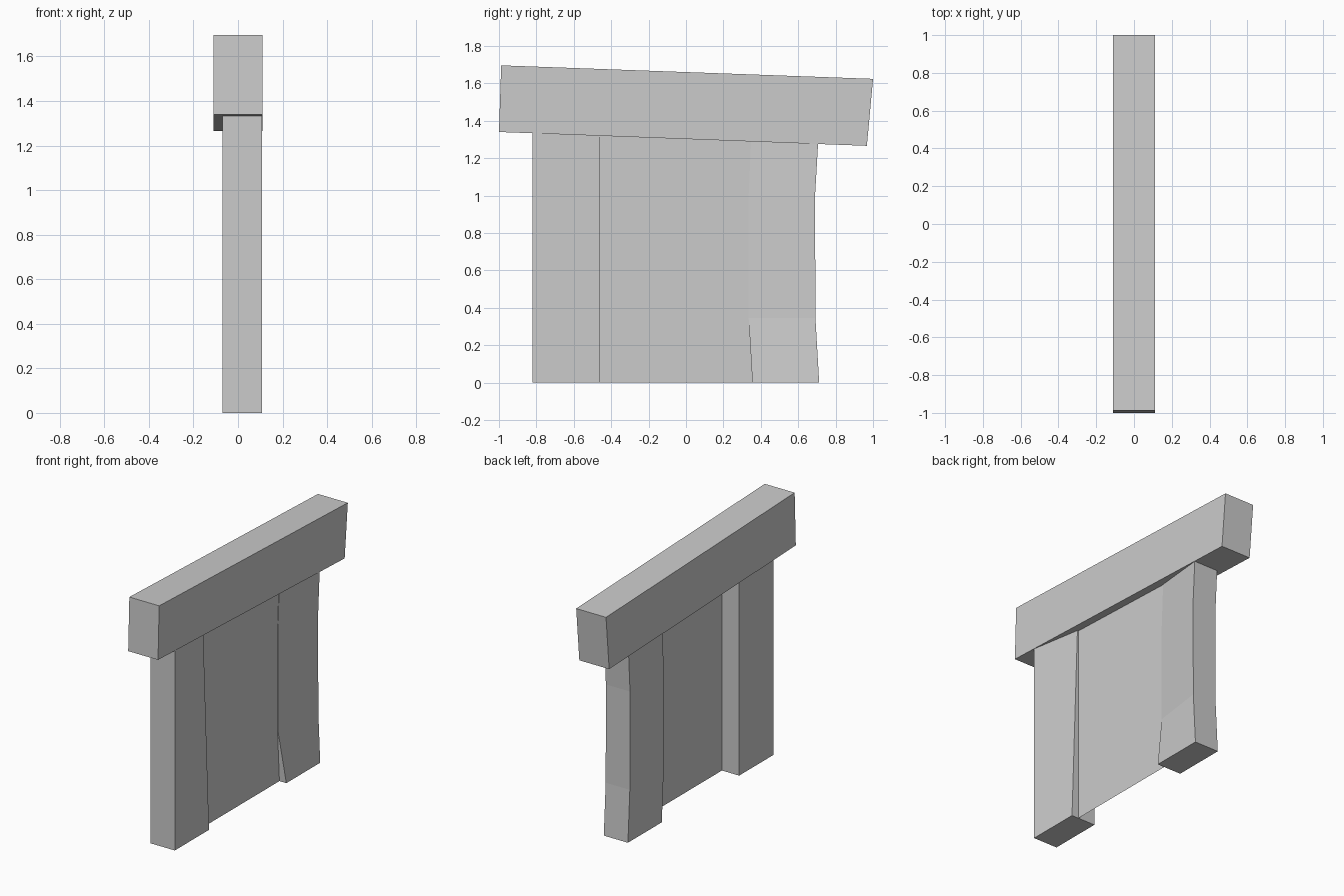
import bpy
import bmesh

if "Cube" in bpy.data.objects:
    bpy.data.objects.remove(bpy.data.objects["Cube"])

X_BACK, X_FRONT, X_WALL = -0.07, 0.108, 0.057


def beam_underside(y):
    return 1.34 - 0.0375 * (y + 1)


def finish(name, bm):
    bmesh.ops.recalc_face_normals(bm, faces=bm.faces)
    mesh = bpy.data.meshes.new(name)
    bm.to_mesh(mesh)
    bm.free()
    obj = bpy.data.objects.new(name, mesh)
    bpy.context.collection.objects.link(obj)


def post(name, levels):
    """Loft a four-sided post; level = (z, inner y, outer y, inner front x)."""
    bm = bmesh.new()
    rings = []
    for z, inner, outer, x_in in levels:
        corners = [(X_BACK, inner), (x_in, inner), (X_FRONT, outer), (X_BACK, outer)]
        rings.append([bm.verts.new((x, y, beam_underside(y) if z is None else z))
                      for x, y in corners])
    for low, high in zip(rings, rings[1:]):
        for i in range(4):
            j = (i + 1) % 4
            bm.faces.new((low[i], low[j], high[j], high[i]))
    bm.faces.new(rings[0])
    bm.faces.new(rings[-1])
    finish(name, bm)


# Straight post and bent post, tops cut along the sloping beam
post("straight_post", [(0, -0.46, -0.82, X_FRONT), (None, -0.46, -0.82, X_WALL + 0.008)])
post("bent_post", [(0, 0.355, 0.712, X_FRONT), (0.345, 0.335, 0.692, X_WALL + 0.003),
                   (1.0, 0.335, 0.69, X_WALL + 0.003), (None, 0.348, 0.706, X_WALL + 0.003)])

# Thin recessed wall between the posts
bm = bmesh.new()
outline = [(-0.46, 0), (0.355, 0), (0.335, 0.345), (0.335, 1.0),
           (0.348, beam_underside(0.348)), (-0.46, beam_underside(-0.46))]
bm.faces.new([bm.verts.new((X_WALL, y, z)) for y, z in outline])
finish("wall_panel", bm)

# Heavy sloping beam across the top
bm = bmesh.new()
profile = [(-1.0, 1.34), (0.967, 1.266), (1.0, 1.624), (-0.988, 1.696)]
face = bm.faces.new([bm.verts.new((-0.11, y, z)) for y, z in profile])
side = bmesh.ops.extrude_face_region(bm, geom=[face], use_keep_orig=True)
bmesh.ops.translate(bm, vec=(0.22, 0, 0),
                    verts=[g for g in side["geom"] if isinstance(g, bmesh.types.BMVert)])
finish("top_beam", bm)
